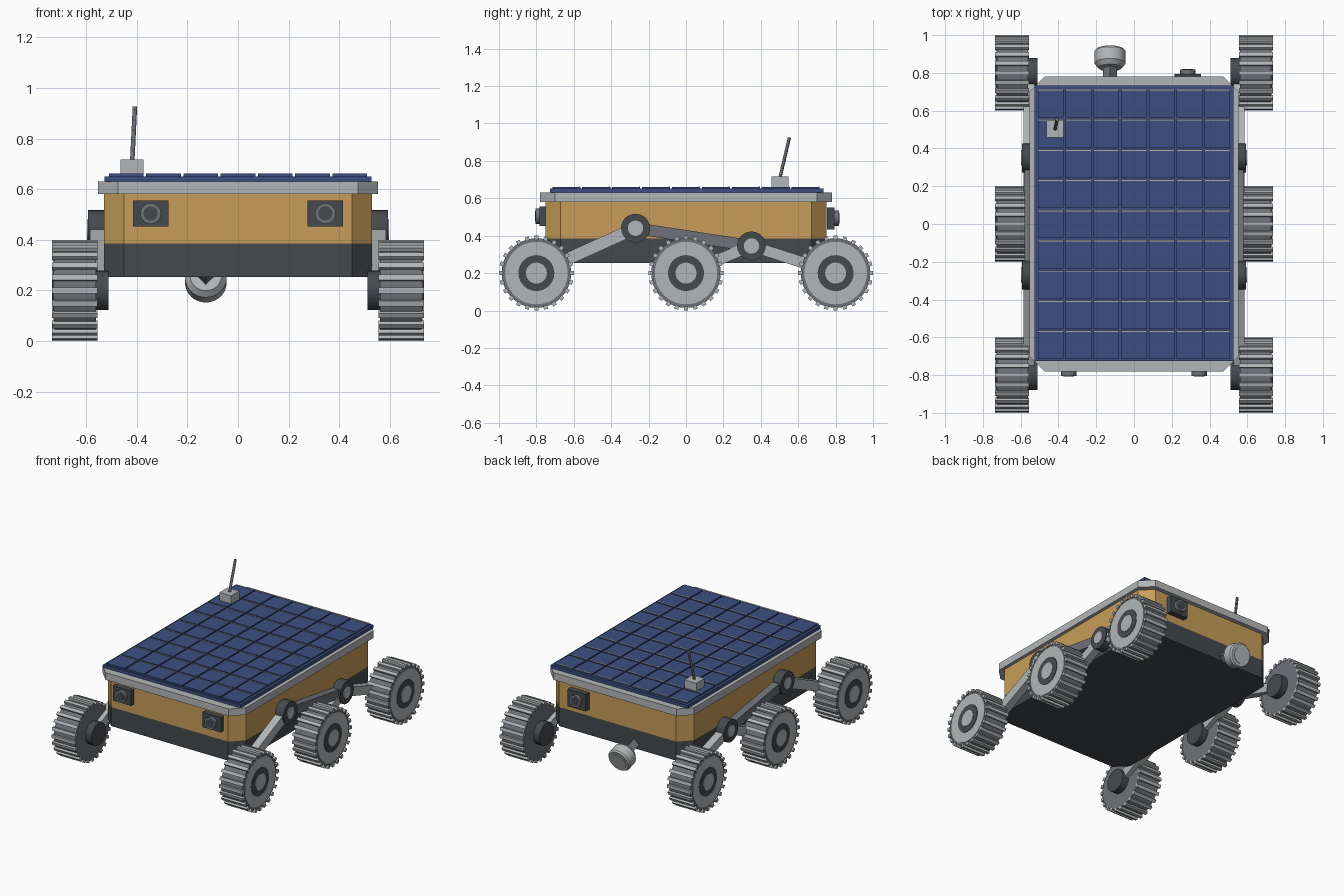
import bpy, bmesh, math
from mathutils import Vector, Matrix

if "Cube" in bpy.data.objects:
    bpy.data.objects.remove(bpy.data.objects["Cube"])


def material(name, r, g, b):
    m = bpy.data.materials.new(name)
    m.use_nodes = True
    m.diffuse_color = (r, g, b, 1)
    m.node_tree.nodes["Principled BSDF"].inputs["Base Color"].default_value = (r, g, b, 1)
    return m


LIGHT = material("light_grey", 0.45, 0.47, 0.48)
MID = material("mid_grey", 0.16, 0.17, 0.19)
DARK = material("dark_grey", 0.06, 0.067, 0.076)
GOLD = material("gold", 0.58, 0.34, 0.1)
BLUE = material("solar_blue", 0.045, 0.078, 0.22)
PALE = material("pale_conductor", 0.45, 0.46, 0.38)


def finish(name, bm, mat):
    bmesh.ops.recalc_face_normals(bm, faces=bm.faces)
    me = bpy.data.meshes.new(name)
    bm.to_mesh(me)
    bm.free()
    me.materials.append(mat)
    me.shade_smooth()
    me.set_sharp_from_angle(angle=math.radians(30))
    ob = bpy.data.objects.new(name, me)
    bpy.context.collection.objects.link(ob)
    return ob


def add_box(bm, centre, size, rot=Matrix()):
    m = rot @ Matrix.Translation(centre) @ Matrix.Diagonal((*size, 1))
    bmesh.ops.create_cube(bm, size=1, matrix=m)


def box(name, centre, size, mat):
    bm = bmesh.new()
    add_box(bm, centre, size)
    return finish(name, bm, mat)


def rod(name, a, b, r, mat, r2=None, sides=40):
    a, b = Vector(a), Vector(b)
    d = b - a
    m = Matrix.Translation((a + b) / 2) @ d.to_track_quat('Z', 'Y').to_matrix().to_4x4()
    bm = bmesh.new()
    bmesh.ops.create_cone(bm, cap_ends=True, segments=sides, radius1=r,
                          radius2=r if r2 is None else r2, depth=d.length, matrix=m)
    return finish(name, bm, mat)


def slab(name, hx, hy, z0, z1, cut, mat):
    """Upright block with its four corners cut off."""
    corners = []
    for sx, sy in ((1, 1), (-1, 1), (-1, -1), (1, -1)):
        pair = [(sx * hx, sy * (hy - cut)), (sx * (hx - cut), sy * hy)]
        corners += pair if sx * sy > 0 else pair[::-1]
    bm = bmesh.new()
    base = bm.faces.new([bm.verts.new((x, y, z0)) for x, y in corners])
    top = bmesh.ops.extrude_face_region(bm, geom=[base])["geom"]
    bmesh.ops.translate(bm, vec=(0, 0, z1 - z0),
                        verts=[v for v in top if isinstance(v, bmesh.types.BMVert)])
    return finish(name, bm, mat)


def arm(name, x0, x1, start, end, height, mat):
    """Flat bar in a side plane between two (y, z) points."""
    a, b = Vector((0, *start)), Vector((0, *end))
    d = b - a
    rot = Matrix.Translation((a + b) / 2) @ Matrix.Rotation(math.atan2(d.z, d.y), 4, 'X')
    bm = bmesh.new()
    add_box(bm, ((x0 + x1) / 2, 0, 0), (abs(x1 - x0), d.length, height),  rot)
    return finish(name, bm, mat)


# Body
slab("lower_hull", 0.53, 0.75, 0.253, 0.385, 0.08, DARK)
slab("upper_hull", 0.53, 0.75, 0.385, 0.58, 0.08, GOLD)
slab("deck", 0.553, 0.78, 0.58, 0.63, 0.08, LIGHT)

# Solar panel: base, cell grid and a conductor strip on every cell
box("panel_base", (0, 0.004, 0.64), (1.055, 1.46, 0.022), BLUE)
cells, strips = bmesh.new(), bmesh.new()
for i in range(7):
    for j in range(9):
        x, y = (i - 3) * 0.147, (j - 4) * 0.16
        add_box(cells, (x, y, 0.654), (0.137, 0.15, 0.014))
        add_box(strips, (x, y + 0.071, 0.6615), (0.137, 0.007, 0.002))
finish("solar_cells", cells, BLUE)
finish("conductor_strips", strips, PALE)

# Wheel treads, one mesh shared by every wheel
bm = bmesh.new()
COUNT = 24
for k in range(COUNT):
    add_box(bm, (0, 0, 0.189), (0.18, 0.022, 0.022),
            Matrix.Rotation(math.tau * k / COUNT, 4, 'X'))
tread = finish("wheel_treads", bm, LIGHT)
tread_mesh = tread.data
bpy.data.objects.remove(tread)

FRONT_PIVOT, REAR_PIVOT = (-0.27, 0.44), (0.35, 0.345)
AXLES = {"front": -0.8, "middle": 0, "rear": 0.8}

for side, s in (("left", 1), ("right", -1)):
    # Wheels
    for place, y in AXLES.items():
        tag = f"{place}_{side}"
        for part, x0, x1, r, mat in (("wheel", 0.56, 0.725, 0.186, MID),
                                     ("wheel_disc", 0.72, 0.729, 0.167, LIGHT),
                                     ("hub_ring", 0.72, 0.732, 0.096, DARK),
                                     ("hub_cap", 0.72, 0.735, 0.056, LIGHT),
                                     ("hub_motor", 0.512, 0.565, 0.078, DARK)):
            rod(f"{part}_{tag}", (s * x0, y, 0.2), (s * x1, y, 0.2), r, mat)
        ob = bpy.data.objects.new(f"treads_{tag}", tread_mesh)
        ob.location = (s * 0.645, y, 0.2)
        bpy.context.collection.objects.link(ob)

    # Suspension arms
    for name, a, b, h, mat in (
            ("front_arm", (AXLES["front"], 0.2), FRONT_PIVOT, 0.066, LIGHT),
            ("linking_arm", FRONT_PIVOT, REAR_PIVOT, 0.062, MID),
            ("middle_arm", (AXLES["middle"], 0.2), REAR_PIVOT, 0.06, LIGHT),
            ("rear_arm", REAR_PIVOT, (AXLES["rear"], 0.2), 0.06, LIGHT)):
        arm(f"{name}_{side}", s * 0.528, s * (0.58 if mat is MID else 0.584), a, b, h, mat)

    # Pivots
    for name, (y, z) in (("front_pivot", FRONT_PIVOT), ("rear_pivot", REAR_PIVOT)):
        rod(f"{name}_{side}", (s * 0.525, y, z), (s * 0.592, y, z), 0.077, DARK)
        rod(f"{name}_cap_{side}", (s * 0.58, y, z), (s * 0.597, y, z), 0.041, LIGHT)


# Cameras
def camera(name, x, z, height, d, y0):
    """Box with a ringed lens; d is the outward y direction."""
    box(f"{name}_box", (x, d * (y0 - 0.02), z), (0.14, 0.04, height), DARK)
    rod(f"{name}_ring", (x, d * (y0 - 0.01), z), (x, d * (y0 + 0.023), z), 0.041, MID)
    rod(f"{name}_lens", (x, d * y0, z), (x, d * (y0 + 0.026), z), 0.028, DARK)


camera("front_left_camera", 0.345, 0.504, 0.104, -1, 0.782)
camera("front_right_camera", -0.345, 0.504, 0.104, -1, 0.782)
camera("rear_camera", 0.285, 0.493, 0.118, 1, 0.795)

# Rear instrument, tilted downward
tilt = math.radians(18)
axis = Vector((0, math.cos(tilt), -math.sin(tilt)))
head = Vector((-0.127, 0.875, 0.243))
stem = rod("instrument_stem", head - axis * 0.17, head, 0.036, MID, sides=4)
stem.data.shade_flat()
rod("instrument_neck", head - axis * 0.05, head - axis * 0.025, 0.062, LIGHT, r2=0.082)
rod("instrument_head", head - axis * 0.025, head + axis * 0.04, 0.082, LIGHT)
rod("instrument_rim", head + axis * 0.04, head + axis * 0.05, 0.082, LIGHT, r2=0.074)
rod("instrument_face", head + axis * 0.045, head + axis * 0.053, 0.055, LIGHT)

# Antenna
box("antenna_base", (-0.418, 0.503, 0.685), (0.09, 0.09, 0.064), LIGHT)
rod("antenna_rod", (-0.418, 0.5, 0.7), (-0.407, 0.553, 0.925), 0.009, MID, sides=12)
